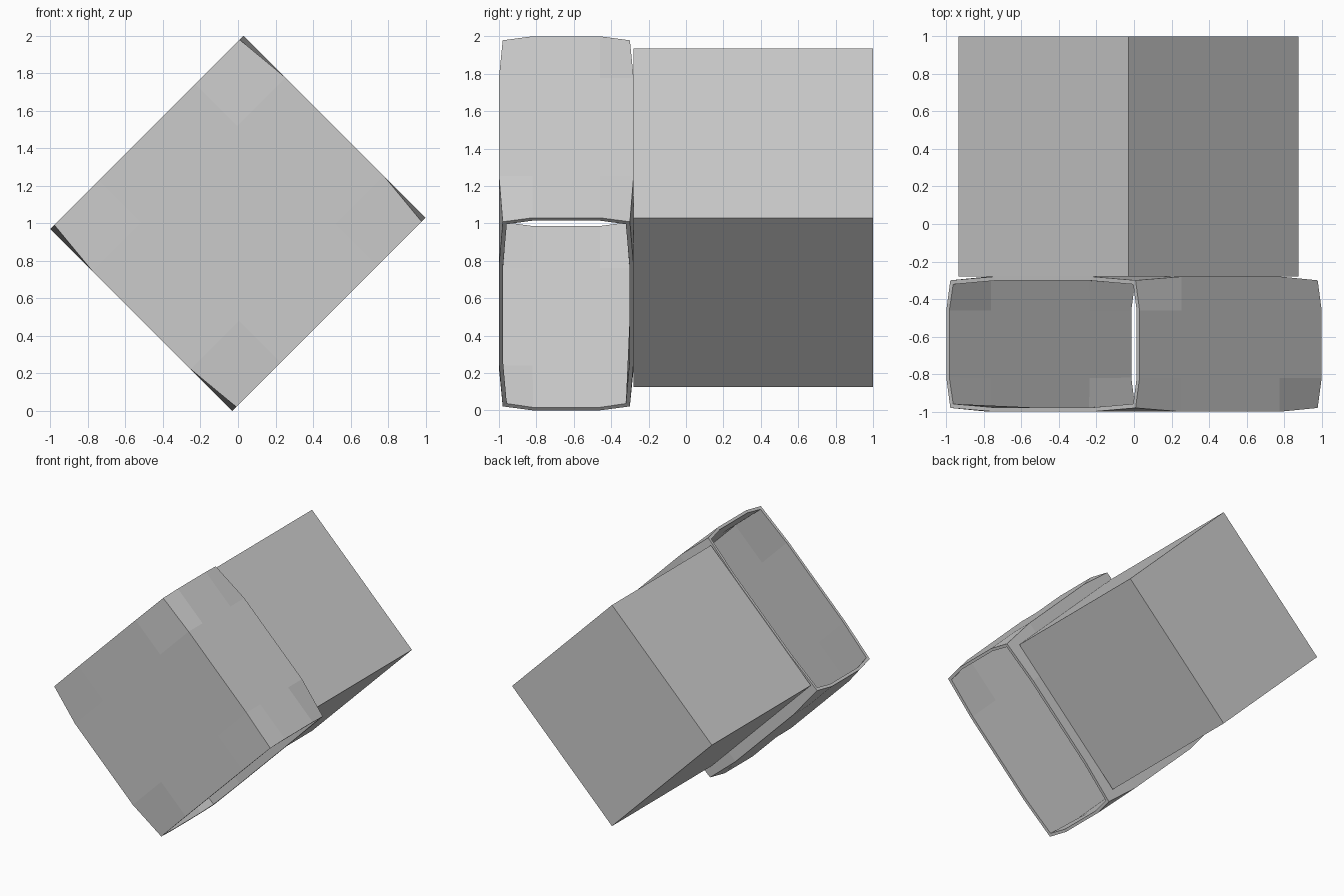
import bpy, bmesh, math

if "Cube" in bpy.data.objects:
    bpy.data.objects.remove(bpy.data.objects["Cube"])

R = math.sqrt(0.5)


def place(u, v, y):
    """Diamond frame: u runs down-right, v runs up-right, turned 45 degrees."""
    return ((u + v) * R, y, 1 + (v - u) * R)


def make_object(name, bm):
    bmesh.ops.recalc_face_normals(bm, faces=bm.faces)
    mesh = bpy.data.meshes.new(name)
    bm.to_mesh(mesh)
    bm.free()
    obj = bpy.data.objects.new(name, mesh)
    bpy.context.collection.objects.link(obj)
    return obj


# Inner block: closed box, slid slightly towards the upper-left opening
bm = bmesh.new()
bmesh.ops.create_cube(bm, size=1)
for vert in bm.verts:
    a, b, c = vert.co
    vert.co = place(a * 1.28 - 0.042, c * 1.28, 0.36 + b * 1.28)
make_object("inner_block", bm)

# Outer sleeve: thin tube open at both ends, with pinched end corners
HU, HV, HY, YC = 0.686, 0.728, 0.36, -0.64
side = [(-1, -1), (-0.5, -1), (0.5, -1)]
ring = []
for k in range(4):
    for p, q in side:
        for _ in range(k):
            p, q = -q, p
        ring.append((p, q))

bm = bmesh.new()
loops = []
for u in (-HU, -0.37, 0.37, HU):
    loop = []
    for p, q in ring:
        pinch = abs(u) == HU and abs(p) == 1 and abs(q) == 1
        v = p * (HV - (0.03 if pinch else 0))
        y = YC + q * (HY - (0.02 if pinch else 0))
        loop.append(bm.verts.new(place(u, v, y)))
    loops.append(loop)
n = len(ring)
for a, b in zip(loops, loops[1:]):
    for i in range(n):
        j = (i + 1) % n
        bm.faces.new((a[i], a[j], b[j], b[i]))
sleeve = make_object("sleeve", bm)
wall = sleeve.modifiers.new("wall", 'SOLIDIFY')
wall.thickness = 0.022
wall.offset = -1
wall.use_even_offset = True
